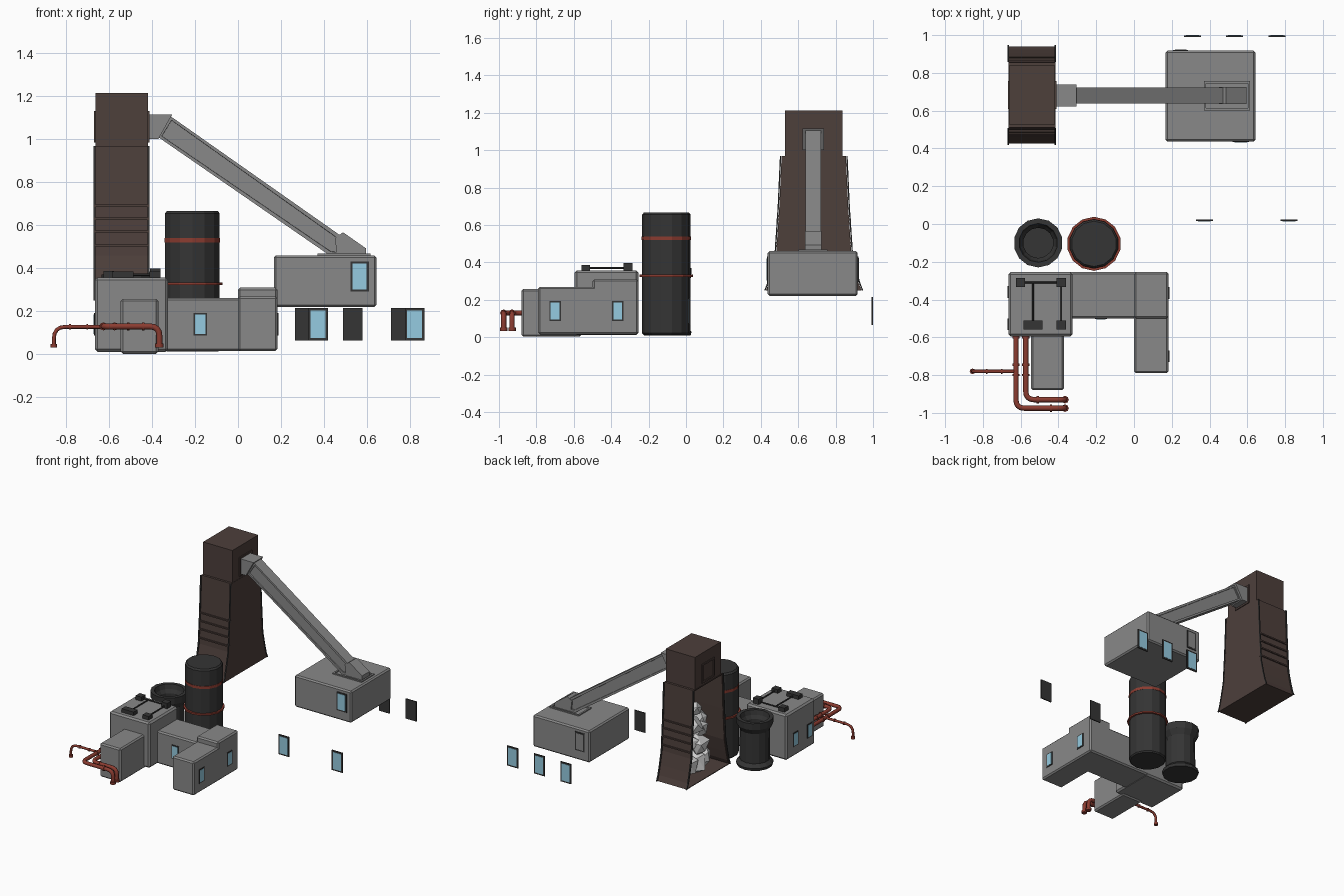
import bpy, bmesh, math, random
from mathutils import Vector, Matrix

if "Cube" in bpy.data.objects:
    bpy.data.objects.remove(bpy.data.objects["Cube"])
random.seed(4)

def mat(name, c):
    m = bpy.data.materials.new(name)
    m.diffuse_color = (*c, 1)
    m.use_nodes = True
    m.node_tree.nodes["Principled BSDF"].inputs["Base Color"].default_value = m.diffuse_color
    return m
GREY = mat("concrete", (.25, .25, .25))
BLACK = mat("dark_metal", (.035, .035, .035))
BROWN = mat("brown_panel", (.075, .05, .044))
RED = mat("red_pipe", (.26, .045, .03))
BLUE = mat("glass", (.3, .6, .75))
ROCK = mat("rock", (.6, .6, .6))

def finish(name, bm, m):
    bmesh.ops.recalc_face_normals(bm, faces=bm.faces)
    me = bpy.data.meshes.new(name)
    bm.to_mesh(me)
    bm.free()
    o = bpy.data.objects.new(name, me)
    bpy.context.collection.objects.link(o)
    me.materials.append(m)
    return o

def box(name, x, y, z, m=GREY, bevel=0):
    bm = bmesh.new()
    size = (x[1]-x[0], y[1]-y[0], z[1]-z[0])
    mid = ((x[0]+x[1])/2, (y[0]+y[1])/2, (z[0]+z[1])/2)
    bmesh.ops.create_cube(bm, size=1, matrix=Matrix.Translation(mid) @ Matrix.Diagonal((*size, 1)))
    o = finish(name, bm, m)
    if bevel:
        b = o.modifiers.new("bevel", 'BEVEL')
        b.width, b.segments = bevel, 1
    return o

def prism(name, pts, axis, lo, hi, m=GREY, inset=None, open_low=False):
    # extrude a 2D profile along x (profile = y,z) or y (profile = x,z)
    bm = bmesh.new()
    put = (lambda p, d: (d, *p)) if axis == 'x' else (lambda p, d: (p[0], d, p[1]))
    a = [bm.verts.new(put(p, lo)) for p in pts]
    b = [bm.verts.new(put(p, hi)) for p in pts]
    caps = [bm.faces.new(b)]
    if not open_low:
        caps.append(bm.faces.new(a[::-1]))
    for i in range(len(pts)):
        j = (i+1) % len(pts)
        bm.faces.new((a[i], a[j], b[j], b[i]))
    bmesh.ops.recalc_face_normals(bm, faces=bm.faces)
    if inset:
        bmesh.ops.inset_individual(bm, faces=caps, thickness=inset[0])
        bmesh.ops.inset_individual(bm, faces=caps, thickness=.001, depth=-inset[1])
    return finish(name, bm, m)

def lathe(name, profile, cx, cy, m, n=14):
    bm = bmesh.new()
    rings = [[bm.verts.new((cx+r*math.cos(2*math.pi*(i+.5)/n), cy+r*math.sin(2*math.pi*(i+.5)/n), z))
              for i in range(n)] for r, z in profile]
    for a, b in zip(rings, rings[1:]):
        for i in range(n):
            bm.faces.new((a[i], a[(i+1) % n], b[(i+1) % n], b[i]))
    bm.faces.new(rings[0][::-1])
    bm.faces.new(rings[-1])
    return finish(name, bm, m)

def window(name, c, face, w, h, glass=BLUE):
    # face: outward direction such as '+x'; the dark plate carries a glass pane
    s = 1 if face[0] == '+' else -1
    for part, k, d0, d1, m in (("frame", 1, -.004, .004, BLACK), ("pane", .76, 0, .006, glass)):
        hw, hh = w/2*k, h/2*(1-(1-k)*w/h)
        d = sorted((s*d0, s*d1))
        z = (c[2]-hh, c[2]+hh)
        if face[1] == 'x':
            box(name+"_"+part, (c[0]+d[0], c[0]+d[1]), (c[1]-hw, c[1]+hw), z, m)
        else:
            box(name+"_"+part, (c[0]-hw, c[0]+hw), (c[1]+d[0], c[1]+d[1]), z, m)

def pipe(name, corners, r, bend, m=RED):
    P = [Vector(p) for p in corners]
    path = [P[0]]
    for a, b, c in zip(P, P[1:], P[2:]):
        s, e = b+(a-b).normalized()*bend, b+(c-b).normalized()*bend
        path += [s*(1-t)**2 + b*2*t*(1-t) + e*t*t for t in (0, .25, .5, .75, 1)]
    path.append(P[-1])
    cu = bpy.data.curves.new(name, 'CURVE')
    cu.dimensions, cu.bevel_depth, cu.bevel_resolution, cu.use_fill_caps = '3D', r, 2, True
    sp = cu.splines.new('POLY')
    sp.points.add(len(path)-1)
    for q, v in zip(sp.points, path):
        q.co = (*v, 1)
    cu.materials.append(m)
    bpy.context.collection.objects.link(bpy.data.objects.new(name, cu))

def flange(name, c, d, r, l=.012):
    c, d = Vector(c), Vector(d)
    pipe(name, (c-d*l/2, c+d*l/2), r, 0)

# main building blocks
box("main_block", (-.665, -.325), (-.595, -.255), (.012, .357), bevel=.012)
box("front_annex", (-.545, -.37), (-.88, -.56), (.003, .257), bevel=.01)
box("link_block", (-.345, .02), (-.5, -.255), (.015, .262), bevel=.01)
box("corner_block", (0, .183), (-.5, -.255), (.015, .31), bevel=.01)
box("right_wing", (0, .183), (-.79, -.47), (.015, .27), bevel=.01)
window("link_window", (-.175, -.5, .14), '-y', .062, .105)
for i, y in enumerate((-.7, -.365)):
    window(f"wing_window_{i}", (.183, y, .14), '+x', .062, .105)
for i, y in enumerate((-.53, -.36)):
    window(f"main_window_{i}", (-.665, y, .14), '-x', .062, .105)

# roof equipment
for i, (x, y, hx, hy, z) in enumerate(((-.6, -.31, .024, .024, .388), (-.385, -.31, .024, .024, .398),
                                       (-.535, -.535, .05, .023, .385), (-.385, -.535, .026, .023, .385))):
    box(f"roof_pad_{i}", (x-hx, x+hx), (y-hy, y+hy), (.35, z), BLACK)
pipe("roof_pipe_cross", ((-.6, -.31, .37), (-.385, -.31, .37)), .005, 0, BLACK)
for i, x in enumerate((-.535, -.385)):
    pipe(f"roof_pipe_{i}", ((x, -.31, .37), (x, -.535, .37)), .005, 0, BLACK)

# red pipes
for i, (x, y) in enumerate(((-.625, -.975), (-.573, -.93))):
    pipe(f"red_pipe_{i}", ((x, -.58, .13), (x, y, .13), (-.365, y, .13), (-.365, y, .035)), .014, .045)
    flange(f"pipe_foot_{i}", (-.365, y, .042), (0, 0, 1), .02, .018)
    flange(f"pipe_collar_x_{i}", (-.44-.07*i, y, .13), (1, 0, 0), .019)
    for j, yy in enumerate((-.6, -.745, -.8)):
        flange(f"pipe_collar_y_{i}_{j}", (x, yy, .13), (0, 1, 0), .019)
pipe("branch_pipe", ((-.62, -.78, .128), (-.855, -.78, .128), (-.855, -.78, .035)), .009, .055)
flange("branch_foot", (-.855, -.78, .04), (0, 0, 1), .015, .018)
for i, x in enumerate((-.7, -.78)):
    flange(f"branch_collar_{i}", (x, -.78, .128), (1, 0, 0), .013, .008)

# storage tank with red bands, and the flared open vessel
lathe("tank", ((.122, .013), (.13, .022), (.13, .655), (.12, .667)), -.212, -.105, BLACK)
lathe("tank_band_upper", ((.132, .52), (.132, .54)), -.212, -.105, RED)
lathe("tank_band_lower", ((.143, .323), (.143, .335)), -.212, -.105, RED)
lathe("open_vessel", ((.125, .01), (.13, .03), (.105, .055), (.103, .28), (.127, .32), (.13, .37),
                      (.103, .37), (.095, .335), (.08, .31), (.08, .27)), -.507, -.1, BLACK)

# tower: flared shell open on the -x side, closed head box
CY = .683
flare = ((.25, .256), (.29, .24), (.36, .222), (.46, .2), (.7, .184), (.968, .172))
outline = [(CY-w, z) for z, w in flare] + [(CY+w, z) for z, w in reversed(flare)]
shell = prism("tower_shell", outline, 'x', -.665, -.415, BROWN, open_low=True)
sol = shell.modifiers.new("walls", 'SOLIDIFY')
sol.thickness, sol.offset = .01, -1
box("tower_head", (-.662, -.417), (CY-.155, CY+.155), (.96, 1.213), BROWN)
for s in (-1, 1):
    strip = [(CY+s*(w+.002), z) for z, w in flare] + [(CY+s*(w+.009), z) for z, w in reversed(flare)]
    for x in (-.67, -.421):
        prism("tower_trim", strip, 'x', x, x+.009, BLACK)
    for z, w in ((.505, .197), (.57, .193), (.63, .189), (.69, .185)):
        y = sorted((CY+s*(w-.006), CY+s*(w+.009)))
        box("tower_rib", (-.668, -.413), y, (z-.005, z+.005), BROWN)
for x in (-.664, -.415):
    for a, b, c, d in ((-.075, -.062, .985, 1.13), (.062, .075, .985, 1.13),
                       (-.075, .075, 1.117, 1.13), (-.075, .075, .985, .998)):
        box("head_hatch_frame", (x-.004, x+.004), (CY+a, CY+b), (c, d), BROWN)

# rock pile inside the tower
for i, (x, y, z, r) in enumerate(((-.55, .68, .34, .085), (-.54, .76, .35, .08), (-.55, .6, .36, .08),
                                  (-.56, .66, .47, .08), (-.53, .73, .5, .075), (-.54, .62, .57, .075),
                                  (-.56, .7, .62, .07), (-.5, .55, .6, .055), (-.54, .67, .72, .06))):
    bm = bmesh.new()
    bmesh.ops.create_icosphere(bm, subdivisions=1, radius=r, matrix=Matrix.Translation((x, y, z)))
    for v in bm.verts:
        v.co += Vector([random.uniform(-.25, .25)*r for _ in range(3)])
    finish(f"rock_{i}", bm, ROCK)

# conveyor from lower house to tower head
YC = .68
prism("conveyor_head", ((-.42, 1.115), (-.305, 1.115), (-.37, 1), (-.42, 1)), 'y', YC-.058, YC+.058)
prism("conveyor_tube", ((-.312, 1.105), (.5, .535), (.555, .46), (.425, .46), (-.372, 1.01)), 'y',
      YC-.042, YC+.042, inset=(.018, .008))
prism("conveyor_foot", ((.45, .54), (.488, .567), (.595, .492), (.595, .455), (.46, .455)), 'y', YC-.045, YC+.045)
for n, x, y in (("left", (.37, .382), (.602, .756)), ("right", (.603, .615), (.602, .756)),
                ("front", (.37, .615), (.602, .614)), ("back", (.37, .615), (.744, .756))):
    box("hatch_rim_"+n, x, y, (.45, .468))

# conveyor house and its windows
box("conveyor_house", (.167, .643), (.437, .918), (.22, .46), bevel=.01)
window("house_front_window", (.565, .437, .362), '-y', .085, .14)
window("house_back_window", (.247, .918, .362), '+y', .08, .14, GREY)

# loose window panels
for i, x in enumerate((.31, .532, .756)):
    window(f"rear_panel_{i}", (x, .995, .14), '+y', .09, .15)
for i, x in enumerate((.372, .82)):
    window(f"mid_panel_{i}", (x, .02, .14), '-y', .09, .15)
